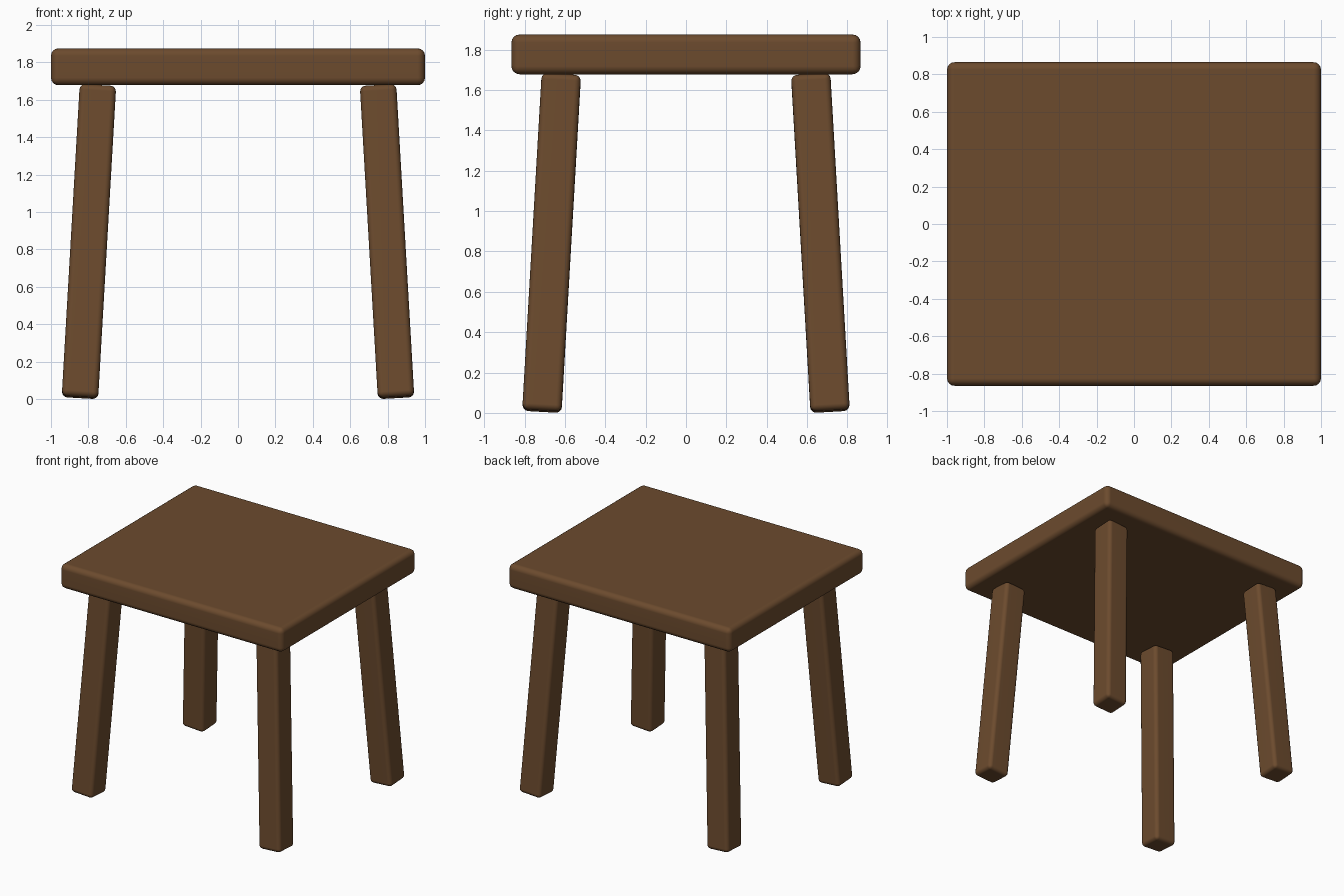
import bpy
from math import radians

if "Cube" in bpy.data.objects:
    bpy.data.objects.remove(bpy.data.objects["Cube"])

wood = bpy.data.materials.new("brown_wood")
wood.diffuse_color = (0.15, 0.07, 0.027, 1)
wood.use_nodes = True
wood.node_tree.nodes["Principled BSDF"].inputs["Base Color"].default_value = wood.diffuse_color


def rounded_box(name, size, location, rotation=(0, 0, 0), radius=0.03):
    bpy.ops.mesh.primitive_cube_add(size=1, location=location)
    box = bpy.context.object
    box.name = name
    box.scale = size
    bpy.ops.object.transform_apply(location=False, rotation=False, scale=True)
    box.rotation_euler = rotation
    bevel = box.modifiers.new("rounded_edges", 'BEVEL')
    bevel.width = radius
    bevel.segments = 4
    box.data.materials.append(wood)
    bpy.ops.object.shade_smooth()
    normals = box.modifiers.new("flat_faces", 'WEIGHTED_NORMAL')
    normals.keep_sharp = True
    return box


# Seat slab
rounded_box("seat", (2.0, 1.73, 0.197), (0, 0, 1.7765), radius=0.04)

# Four square legs splayed outwards in both directions
splay = radians(3.3)
for y_name, sy in (("front", -1), ("back", 1)):
    for x_name, sx in (("left", -1), ("right", 1)):
        rounded_box(f"{y_name}_{x_name}_leg", (0.195, 0.195, 1.672),
                    (sx * 0.797, sy * 0.666, 0.842),
                    (sy * splay, -sx * splay, 0), radius=0.03)
